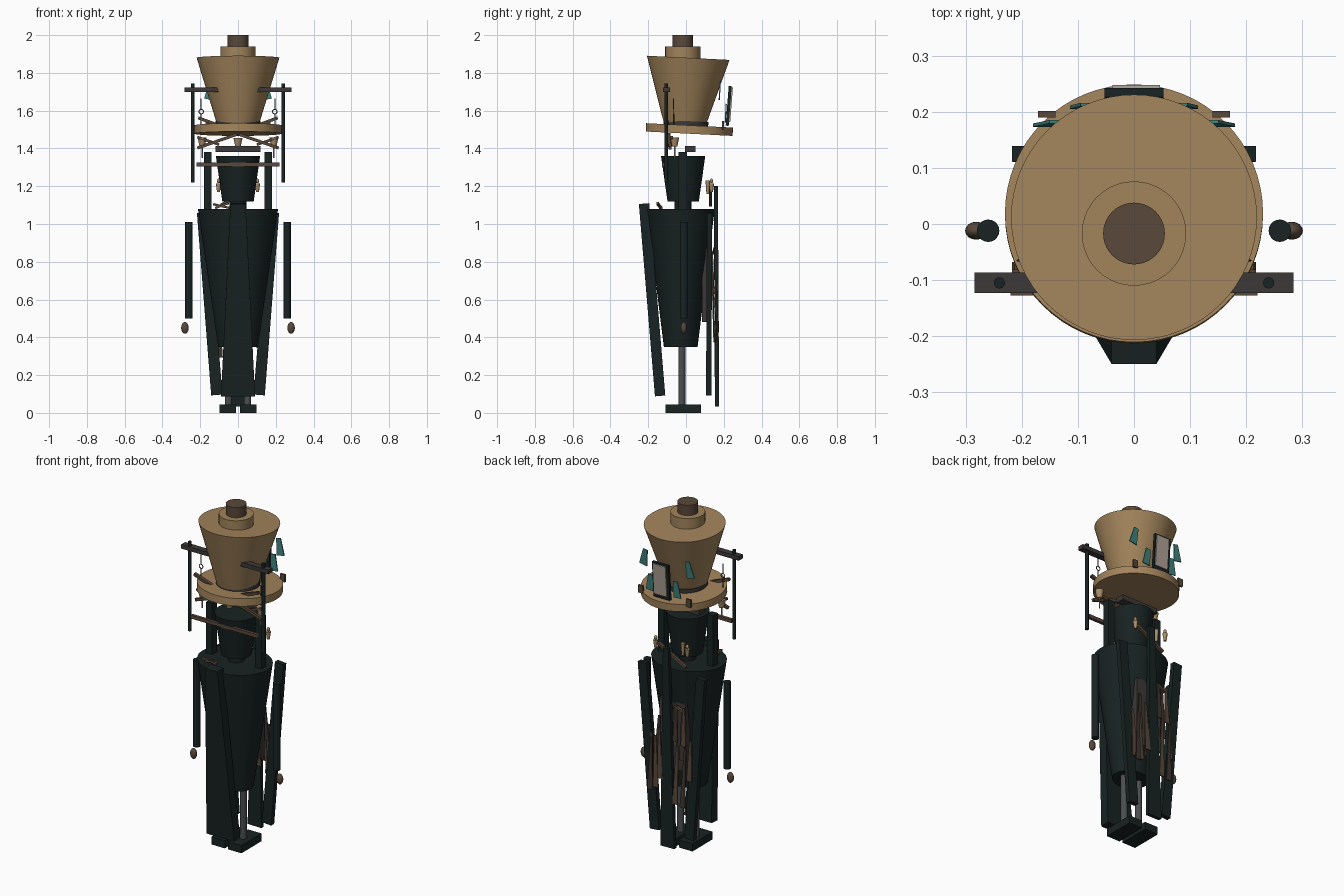
import bpy, bmesh, math, random
from mathutils import Vector

if "Cube" in bpy.data.objects:
    bpy.data.objects.remove(bpy.data.objects["Cube"])

random.seed(4)


def mat(name, r, g, b):
    m = bpy.data.materials.new(name)
    m.diffuse_color = (r, g, b, 1)
    m.use_nodes = True
    m.node_tree.nodes["Principled BSDF"].inputs["Base Color"].default_value = m.diffuse_color
    return m


STRAW = mat("straw", .36, .23, .105)
DARK = mat("dark_cloth", .009, .016, .016)
BROWN = mat("brown_wood", .10, .065, .042)
IRON = mat("grey_wood", .045, .04, .038)
RAG = mat("rag", .05, .036, .028)
LEG = mat("leg_grey", .07, .075, .08)
BONE = mat("bone", .40, .27, .14)
TEAL = mat("teal", .05, .22, .2)
PALE = mat("pale_card", .42, .36, .3)


def finish(o, name, m, smooth=False):
    o.name = name
    o.data.materials.append(m)
    if smooth:
        bpy.ops.object.select_all(action='DESELECT')
        o.select_set(True)
        bpy.context.view_layer.objects.active = o
        bpy.ops.object.shade_smooth_by_angle(angle=math.radians(35))
    return o


def cone(name, m, x, y, z0, z1, r0, r1, tilt=0, ysc=1, n=40):
    bpy.ops.mesh.primitive_cone_add(vertices=n, radius1=r0, radius2=r1, depth=z1 - z0,
                                    location=(x, y, (z0 + z1) / 2),
                                    rotation=(math.radians(tilt), 0, 0))
    o = bpy.context.object
    o.scale.y = ysc
    return finish(o, name, m, True)


def slab(name, m, top, bottom, wt, wb, t, side=(1, 0, 0)):
    """Tapered board running from top to bottom; width along side, thickness t."""
    a, b, s = Vector(top), Vector(bottom), Vector(side)
    axis = (a - b).normalized()
    nrm = axis.cross(s).normalized()
    s = nrm.cross(axis).normalized()
    bm = bmesh.new()
    rings = [[bm.verts.new(p + s * (i * w / 2) + nrm * (j * t / 2))
              for i, j in ((-1, -1), (1, -1), (1, 1), (-1, 1))] for p, w in ((a, wt), (b, wb))]
    bm.faces.new(rings[0])
    bm.faces.new(rings[1])
    for k in range(4):
        n = (k + 1) % 4
        bm.faces.new((rings[0][k], rings[0][n], rings[1][n], rings[1][k]))
    bmesh.ops.recalc_face_normals(bm, faces=bm.faces)
    me = bpy.data.meshes.new(name)
    bm.to_mesh(me)
    bm.free()
    o = bpy.data.objects.new(name, me)
    bpy.context.collection.objects.link(o)
    return finish(o, name, m)


def box(name, m, x0, x1, y0, y1, z0, z1):
    xc, yc = (x0 + x1) / 2, (y0 + y1) / 2
    return slab(name, m, (xc, yc, z1), (xc, yc, z0), abs(x1 - x0), abs(x1 - x0), y1 - y0)


def ball(name, m, loc, size):
    bpy.ops.mesh.primitive_uv_sphere_add(segments=16, ring_count=10, radius=1, location=loc)
    o = bpy.context.object
    o.scale = size
    return finish(o, name, m, True)


# Hat
cone("hat_brim", STRAW, 0, .018, 1.478, 1.522, .23, .23, -2.9, n=64)
cone("hat_crown", STRAW, 0, .003, 1.53, 1.88, .112, .219, -2.9, n=64)
cone("hat_band", IRON, 0, 0, 1.515, 1.545, .118, .118, -2.9)
cone("hat_step", STRAW, 0, -.017, 1.875, 1.94, .093, .093)
cone("hat_knob", BROWN, 0, -.017, 1.94, 2.0, .055, .055)

# Head and body
cone("head", DARK, 0, -.015, 1.12, 1.36, .083, .117)
cone("neck_post", DARK, 0, -.015, 1.05, 1.13, .045, .045)
cone("robe_body", DARK, 0, -.028, .35, 1.08, .105, .212, ysc=.85, n=48)
slab("robe_front_panel", DARK, (0, -.222, 1.108), (0, -.137, .09), .08, .18, .055)
slab("robe_back_panel", DARK, (.015, .158, 1.2), (0, .164, .035), .035, .09, .022)
box("back_patch", IRON, -.085, .085, .085, .125, .48, .88)
box("jaw_beam", IRON, -.12, .12, -.005, .05, 1.382, 1.412)
slab("lower_rail", BROWN, (-.22, -.118, 1.315), (.22, -.118, 1.315), .018, .018, .02, (0, 1, 0))

# Card on the back of the hat: dark backing, pale face, plain border
slab("card_backing", DARK, (0, .234, 1.73), (0, .218, 1.52), .106, .106, .016)
slab("card_face", PALE, (.004, .243, 1.722), (.004, .229, 1.54), .084, .084, .010)

# Paired parts
for s, side in ((-1, "left"), (1, "right")):
    slab("robe_side_panel_" + side, DARK, (s * .19, .125, 1.06), (s * .112, .12, .095), .055, .06, .028)
    slab("shoulder_slat_" + side, DARK, (s * .16, -.018, 1.38), (s * .16, -.018, 1.04), .04, .04, .045)
    cone("arm_" + side, DARK, s * .26, -.012, .5, 1.01, .02, .02, n=20)
    ball("hand_" + side, BROWN, (s * .281, -.012, .45), (.02, .016, .031))
    cone("leg_" + side, LEG, s * .05, -.022, .04, .45, .019, .019, n=20)
    box("foot_" + side, DARK, s * .01, s * .098, -.108, .08, 0, .045)
    # Hanging frame
    cone("frame_post_" + side, DARK, s * .24, -.105, 1.22, 1.745, .01, .01, n=16)
    box("frame_arm_" + side, IRON, s * .1, s * .284, -.123, -.086, 1.698, 1.722)
    cone("hook_wire_" + side, IRON, s * .195, -.065, 1.61, 1.665, .0025, .0025, n=8)
    bpy.ops.mesh.primitive_torus_add(major_radius=.012, minor_radius=.0025, major_segments=20,
                                     minor_segments=6, location=(s * .195, -.065, 1.595),
                                     rotation=(math.pi / 2, 0, 0))
    finish(bpy.context.object, "hook_ring_" + side, IRON, True)
    cone("hook_tail_" + side, IRON, s * .195, -.065, 1.525, 1.583, .003, .003, n=8)
    # Crossed sticks above and below the brim
    slab("brim_stick_" + side, BROWN, (s * .21, -.105, 1.562), (s * .09, -.1, 1.518), .018, .018, .016, (0, 1, 0))
    slab("brow_stick_" + side, BROWN, (s * .005, -.09, 1.475), (s * .215, -.085, 1.402), .016, .016, .016, (0, 1, 0))
    slab("lower_stick_" + side, BROWN, (s * .1, -.075, 1.42), (s * .215, -.075, 1.46), .014, .014, .014, (0, 1, 0))
    box("brim_peg_" + side, BROWN, s * .14, s * .171, .19, .201, 1.50, 1.545)
    # Bells and bone pendants
    cone("bell_" + side, BONE, s * .19, -.06, 1.41, 1.458, .014, .024, n=20)
    cone("bell_clapper_" + side, PALE, s * .19, -.06, 1.35, 1.41, .004, .004, n=8)
    cone("pendant_" + side, BONE, s * .103, .135, 1.17, 1.215, .008, .014, n=12)
    ball("pendant_knob_" + side, BONE, (s * .103, .135, 1.228), (.009, .009, .012))
    # Teal paper leaves beside the card
    slab("upper_leaf_" + side, TEAL, (s * .137, .182, 1.755), (s * .155, .176, 1.66), .028, .05, .006)
    slab("lower_leaf_" + side, TEAL, (s * .08, .213, 1.635), (s * .09, .208, 1.54), .03, .048, .006)
    # Ragged strips hanging down the back
    for i in range(7):
        x = s * (.025 + .017 * i)
        z = .92 - random.uniform(0, .3)
        h = random.uniform(.2, .38)
        y = .14 + .012 * (i % 3)
        slab(f"rag_strip_{side}_{i}", RAG if i % 2 else BROWN, (x, y, z),
             (x * .95 + random.uniform(-.012, .012), y + .008, z - h), .012, .034, .006)

# Centre bell, back pendant and loose sticks
cone("bell_centre", BONE, 0, -.08, 1.41, 1.455, .014, .024, n=20)
cone("back_pendant", BONE, -.06, .115, 1.16, 1.23, .007, .012, n=12)
slab("loose_stick_a", BROWN, (-.13, -.15, 1.105), (-.045, -.13, 1.085), .012, .012, .012, (0, 1, 0))
slab("loose_stick_b", BROWN, (-.12, -.135, 1.085), (-.05, -.15, 1.11), .012, .012, .012, (0, 1, 0))
slab("loose_stick_back", BROWN, (.09, .13, 1.2), (-.09, .13, 1.1), .016, .016, .016, (0, 1, 0))
slab("back_thorn", BROWN, (-.03, .15, .87), (-.09, .15, .845), .012, .02, .012, (0, 1, 0))
